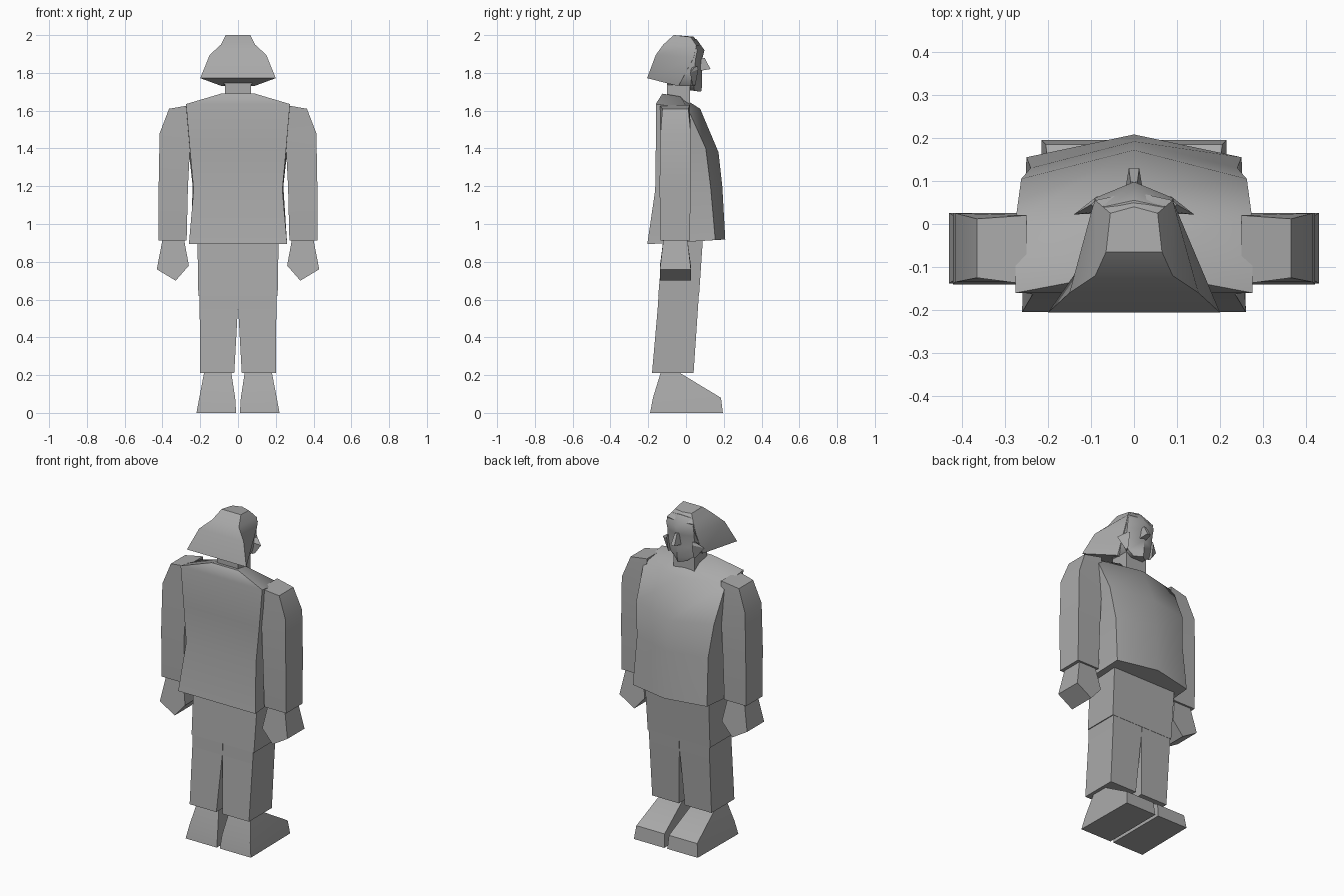
import bpy, bmesh, math

cloth = bpy.data.materials.new("plain grey")
cloth.diffuse_color = (0.4, 0.4, 0.4, 1)


def loft(name, rings, smooth=40, mirror=False):
    """Skin a stack of equal-length point rings and cap both ends."""
    bm = bmesh.new()
    rows = [[bm.verts.new(p) for p in ring] for ring in rings]
    n = len(rows[0])
    for a, b in zip(rows, rows[1:]):
        for i in range(n):
            j = (i + 1) % n
            bm.faces.new((a[i], a[j], b[j], b[i]))
    bm.faces.new(rows[0][::-1])
    bm.faces.new(rows[-1])
    bmesh.ops.recalc_face_normals(bm, faces=bm.faces)
    mesh = bpy.data.meshes.new(name)
    bm.to_mesh(mesh)
    bm.free()
    mesh.materials.append(cloth)
    ob = bpy.data.objects.new(name, mesh)
    bpy.context.collection.objects.link(ob)
    if mirror:
        ob.modifiers.new("mirror", 'MIRROR').use_clip = False
    bpy.ops.object.select_all(action='DESELECT')
    ob.select_set(True)
    bpy.context.view_layer.objects.active = ob
    if smooth:
        bpy.ops.object.shade_smooth_by_angle(angle=math.radians(smooth))
    return ob


def box_ring(z, x0, x1, y0, y1):
    return [(x0, y0, z), (x1, y0, z), (x1, y1, z), (x0, y1, z)]


def body_ring(zb, wb, yb, zf, wf, yf, zc, yc):
    """Symmetric five-sided section: back corners, front corners, front centre."""
    return [(-wb, yb, zb), (wb, yb, zb), (wf, yf, zf), (0, yc, zc), (-wf, yf, zf)]


# Feet: heel block sloping down to the toe
loft("foot", [
    [(.01, -.19, 0), (.22, -.19, 0), (.215, .195, 0), (.01, .195, 0)],
    [(.015, -.175, .08), (.205, -.175, .08), (.205, .185, .08), (.015, .185, .08)],
    [(.035, -.135, .21), (.18, -.135, .21), (.18, -.03, .21), (.035, -.03, .21)],
], mirror=True)

# Trouser legs and hips
loft("trouser_leg", [
    box_ring(.21, .02, .20, -.18, .04),
    box_ring(.55, .001, .203, -.15, .063),
    box_ring(.63, .001, .205, -.145, .068),
], 0, mirror=True)
loft("hips", [box_ring(.62, -.21, .21, -.147, .069),
              box_ring(.93, -.215, .215, -.12, .09)], 0)

# Jacket: flared hem, waist, chest, shoulders, collar
loft("jacket", [
    body_ring(.893, .26, -.205, .915, .25, .155, .918, .208),
    body_ring(1.18, .235, -.163, 1.2, .24, .13, 1.2, .192),
    body_ring(1.40, .255, -.16, 1.40, .262, .105, 1.38, .172),
    body_ring(1.635, .275, -.16, 1.61, .275, .01, 1.61, .075),
    body_ring(1.69, .09, -.125, 1.675, .08, -.03, 1.67, -.02),
])

# Sleeves with sloped shoulder caps
loft("sleeve", [
    box_ring(.912, .272, .42, -.135, .02),
    box_ring(1.2, .265, .42, -.14, .025),
    box_ring(1.48, .25, .415, -.135, .025),
    [(.25, -.14, 1.63), (.365, -.125, 1.61), (.365, .012, 1.61), (.25, .02, 1.63)],
], mirror=True)

# Hands: five-sided mitts tapered toward the wrist
loft("hand", [
    [(.285, y0, .915), (.40, y0, .915), (.43, y1, .76), (.33, y1, .70), (.26, y1, .78)]
    for y0, y1 in ((-.12, -.138), (.008, .026))
], 0, mirror=True)

# Neck
loft("neck", [box_ring(1.63, -.07, .07, -.10, .02),
              box_ring(1.78, -.07, .07, -.10, .02)], 0)

# Face and skull front
loft("head", [
    body_ring(1.72, .045, -.07, 1.705, .04, .045, 1.70, .08),
    body_ring(1.74, .075, -.10, 1.735, .075, .04, 1.73, .085),
    body_ring(1.80, .085, -.10, 1.80, .09, .045, 1.80, .085),
    body_ring(1.87, .09, -.10, 1.87, .09, .05, 1.87, .085),
    body_ring(1.92, .09, -.10, 1.92, .092, .06, 1.92, .098),
    body_ring(1.97, .07, -.08, 1.97, .07, .04, 1.98, .055),
], 50)

# Hair: cap widening to a flared hem at the back
loft("hair", [
    body_ring(1.772, .20, -.206, 1.73, .085, -.04, 1.73, -.04),
    body_ring(1.895, .15, -.16, 1.88, .096, .04, 1.88, .05),
    body_ring(1.95, .09, -.12, 1.945, .09, .055, 1.945, .075),
    body_ring(2.0, .065, -.065, 1.99, .055, .025, 1.992, .04),
])

# Nose wedge
loft("nose", [
    [(-.022, .07, 1.81), (.022, .07, 1.81), (.012, .13, 1.82), (-.012, .13, 1.82)],
    [(-.012, .07, 1.88), (.012, .07, 1.88), (.008, .098, 1.88), (-.008, .098, 1.88)],
], 0)

# Ears: thin points swept back
loft("ear", [
    [(.075, .025, 1.73), (.085, .05, 1.735), (.09, .035, 1.735)],
    [(.08, .025, 1.80), (.085, .065, 1.82), (.14, .022, 1.80)],
    [(.08, .03, 1.83), (.085, .06, 1.835), (.10, .045, 1.83)],
], 0, mirror=True)
